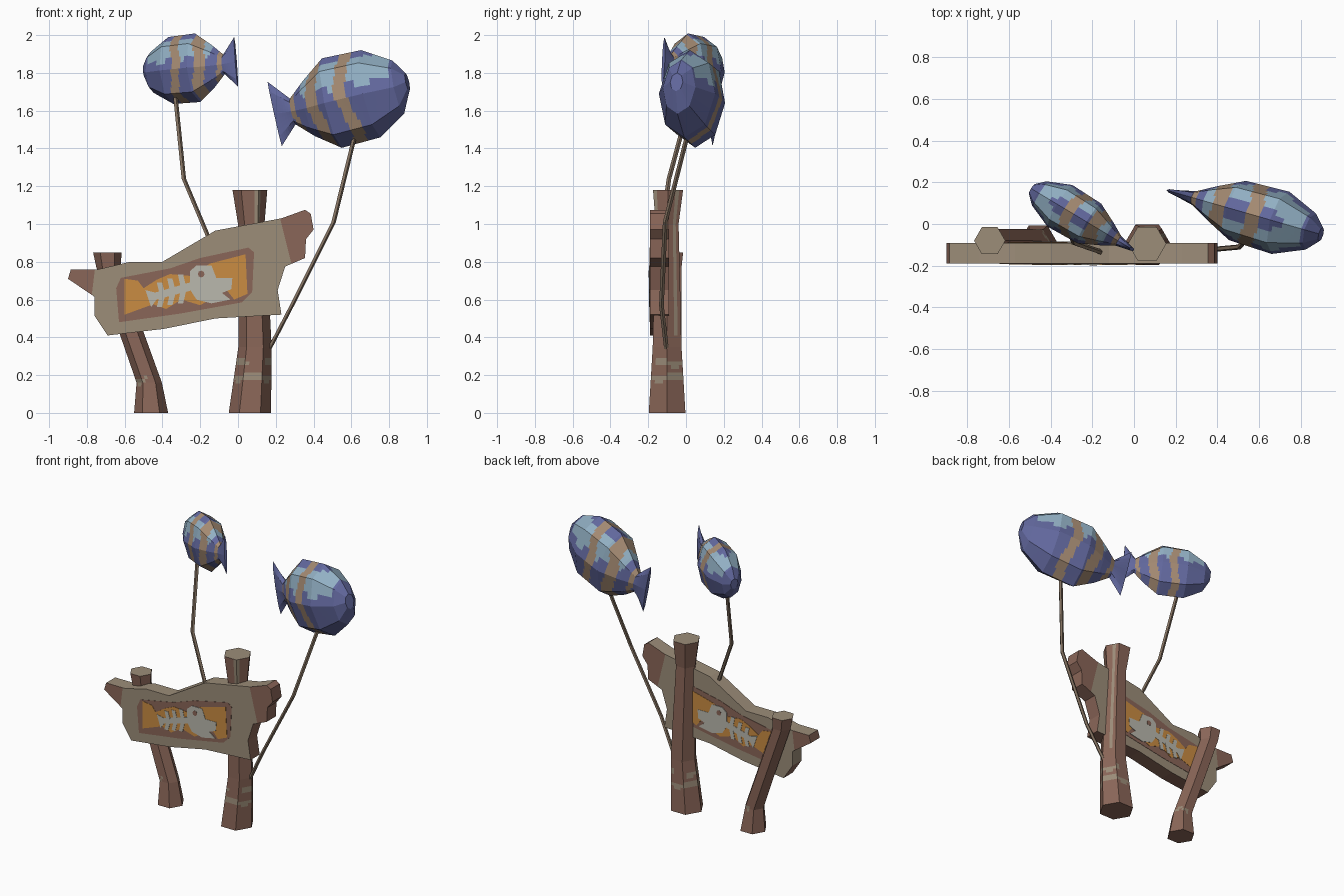
import bpy, bmesh, math
from mathutils import Vector, Matrix

if "Cube" in bpy.data.objects:
    bpy.data.objects.remove(bpy.data.objects["Cube"])


def material(name, r, g, b):
    m = bpy.data.materials.new(name)
    lin = [((c / 255 + 0.055) / 1.055) ** 2.4 for c in (r, g, b)]
    m.diffuse_color = (*lin, 1)
    m.use_nodes = True
    m.node_tree.nodes["Principled BSDF"].inputs["Base Color"].default_value = m.diffuse_color
    return m


BROWN = material("bark brown", 138, 102, 88)
TAUPE = material("cut wood taupe", 156, 141, 121)
ORANGE = material("paint orange", 202, 140, 66)
BONE = material("bone white", 186, 184, 174)
BLUE = material("fish blue", 98, 104, 158)
SKY = material("fish light blue", 146, 176, 196)
STRIPE = material("stripe tan", 164, 138, 114)
POLE = material("pole brown", 130, 112, 95)


def finish(name, bm, mats):
    bmesh.ops.recalc_face_normals(bm, faces=bm.faces[:])
    me = bpy.data.meshes.new(name)
    bm.to_mesh(me)
    bm.free()
    for m in mats:
        me.materials.append(m)
    ob = bpy.data.objects.new(name, me)
    bpy.context.collection.objects.link(ob)
    return ob


def unit_ring(n, k, phase=0.0):
    """n-sided polygon with each straight side split in k"""
    c = [Vector((math.cos(phase + i * math.tau / n), math.sin(phase + i * math.tau / n))) for i in range(n)]
    return [c[i].lerp(c[(i + 1) % n], j / k) for i in range(n) for j in range(k)]


def refine(stations, step):
    """linear in-between stations, spaced about one step apart"""
    out = [stations[0]]
    for a, b in zip(stations, stations[1:]):
        m = max(1, round((Vector(a[:3]) - Vector(b[:3])).length / step))
        out += [tuple(p + (q - p) * i / m for p, q in zip(a, b)) for i in range(1, m + 1)]
    return out


def loft(bm, rings):
    vs = [[bm.verts.new(p) for p in r] for r in rings]
    n = len(vs[0])
    for a, b in zip(vs, vs[1:]):
        for i in range(n):
            j = (i + 1) % n
            bm.faces.new((a[i], a[j], b[j], b[i]))
    return [bm.faces.new(vs[0]), bm.faces.new(vs[-1])]


def prism(bm, outline, y0, y1):
    """front-view outline (x, z) extruded along y"""
    f = bm.faces.new([bm.verts.new((x, y0, z)) for x, z in outline])
    r = bmesh.ops.extrude_face_region(bm, geom=[f])
    for v in r["geom"]:
        if isinstance(v, bmesh.types.BMVert):
            v.co.y = y1


# hexagonal posts with worn bands, a streak and cut tops
def post(name, stations, streak):
    bm = bmesh.new()
    st = refine(stations, 0.02)
    hexa = unit_ring(6, 4)
    caps = loft(bm, [[Vector((x + p.x * r, y + p.y * r, z)) for p in hexa] for x, y, z, r in st])
    caps[1].material_index = 1
    bm.normal_update()
    for f in bm.faces:
        if f in caps:
            continue
        c = f.calc_center_median()
        z = c.z
        cx, cy = next((a[0], a[1]) for a in st if a[2] >= z - 1e-4)
        ang = math.atan2(c.y - cy, c.x - cx)
        w = 0.012 * math.sin(3 * ang)
        if streak:
            band = abs(z - 0.19 - w) < 0.017 or (abs(z - 0.265 + w) < 0.014 and math.sin(ang * 2 + 1) > -0.6)
            line = (z > 0.4 and 0.5 < ang < 0.8) or (z > 1.0 and -1.2 < ang < -0.8)
        else:
            band, line = abs(z - 0.17 - w) < 0.012 and math.sin(ang * 2) > 0, False
        if band or line:
            f.material_index = 1
    finish(name, bm, [BROWN, TAUPE])


post("tall_post", [(.063, -.1, 0, .112), (.09, -.1, .35, .088), (.085, -.1, .55, .083),
                   (.07, -.1, 1.0, .07), (.063, -.095, 1.18, .092)], True)
post("short_post", [(-.46, -.085, 0, .09), (-.47, -.085, .16, .067), (-.555, -.08, .4, .065),
                    (-.685, -.08, .77, .065), (-.692, -.08, .85, .075)], False)

# sign board, cut so that its two ends can be bark brown
FRONT, BACK = -.19, -.09
board = [(-.9, .71), (-.885, .76), (-.74, .76), (-.57, .8), (-.4, .8), (-.12, .965), (.23, 1.03),
         (.355, 1.075), (.385, 1.055), (.4, .97), (.36, .92), (.355, .82), (.25, .775), (.21, .65),
         (.23, .52), (-.12, .5), (-.39, .445), (-.69, .41), (-.76, .515), (-.76, .615)]
bm = bmesh.new()
prism(bm, board, FRONT, BACK)
cuts = [(Vector((-.765, 0, .7)), Vector((-1, 0, .12))), (Vector((.24, 0, .96)), Vector((1, 0, .25)))]
for co, no in cuts:
    bmesh.ops.bisect_plane(bm, geom=bm.verts[:] + bm.edges[:] + bm.faces[:], plane_co=co, plane_no=no)
bmesh.ops.recalc_face_normals(bm, faces=bm.faces[:])
for f in bm.faces:
    c, n = f.calc_center_median(), f.normal
    end = any((c - co).dot(no) > 0 for co, no in cuts) and c.z > .62
    if (end and n.z < .8) or n.x > .5 or n.z < -.5:
        f.material_index = 1
finish("sign_board", bm, [TAUPE, BROWN])

# painted sign: thin plates on both sides
frame = [(-.645, .66), (-.62, .715), (-.36, .765), (-.2, .82), (.055, .875), (.085, .85),
         (.075, .64), (.02, .585), (-.31, .525), (-.63, .48)]
orange = [(-.6, .71), (-.53, .7), (-.5, .66), (-.43, .705), (-.36, .735), (-.25, .725), (-.15, .79),
          (.04, .84), (.05, .63), (-.02, .6), (-.06, .65), (-.2, .57), (-.3, .6), (-.38, .55),
          (-.45, .575), (-.6, .52)]
skull = [(-.255, .75), (-.22, .78), (-.14, .78), (-.115, .715), (-.03, .715), (-.035, .655),
         (-.085, .635), (-.04, .6), (-.14, .58), (-.22, .6), (-.255, .655)]
bones = [skull, [(-.48, .625), (-.24, .695), (-.24, .65), (-.47, .59)], [(-.49, .65), (-.41, .63), (-.46, .56)]]
for x in (-.4, -.345, -.288):  # ribs
    z, h = .625 + (x + .4) * .28, .065 + (x + .4) * .1
    bones.append([(x - .03, z + h), (x - .002, z + h), (x + .016, z), (x - .002, z - h), (x - .03, z - h), (x - .014, z)])
eye = [(-.195 + .018 * math.cos(a * math.tau / 8), .735 + .018 * math.sin(a * math.tau / 8)) for a in range(8)]
for side, y, d in (("front", FRONT, -1), ("back", BACK, 1)):
    for name, loops, t, mat in (("panel", [frame], .002, BROWN), ("paint", [orange], .004, ORANGE),
                                ("bones", bones, .006, BONE), ("eye", [eye], .008, BROWN)):
        bm = bmesh.new()
        for i, lp in enumerate(loops):
            prism(bm, lp, y, y + d * (t + i * .0001))
        finish(f"{side}_{name}", bm, [mat])


# fish floats: octagonal body, flat tail, stripes and light upper sides
# stations along the body: x, 0, z, half width, half height
BODY = [(-.43, 0, .015, .012, .175), (-.33, 0, .005, .035, .07), (-.24, 0, 0, .085, .15),
        (-.11, 0, 0, .148, .243), (.11, 0, 0, .155, .237), (.265, 0, 0, .09, .145), (.32, 0, .015, .035, .05)]


def fish(name, loc, yaw, pitch, scale):
    bm = bmesh.new()
    ring = unit_ring(8, 4)
    loft(bm, [[Vector((x, p.x * w, z + p.y * h)) for p in ring] for x, y, z, w, h in refine(BODY, 0.014)])
    for f in bm.faces:
        c = f.calc_center_median()
        s = c.x + .018 * math.sin(c.z * 16 + 1)
        if any(abs(s - m) < w for m, w in ((.0, .034), (-.175, .034), (-.3, .016))):
            f.material_index = 2
        elif .06 + .02 * math.sin(c.x * 40) < c.z < .2 and -.26 < c.x < .25:
            f.material_index = 1
    ob = finish(name, bm, [BLUE, SKY, STRIPE])
    ob.matrix_world = (Matrix.Translation(loc) @ Matrix.Rotation(math.radians(yaw), 4, 'Z')
                       @ Matrix.Rotation(math.radians(-pitch), 4, 'Y') @ Matrix.Scale(scale, 4))


fish("large_fish", (.6, .035, 1.665), -16, 13, 1.0)
fish("small_fish", (-.285, .045, 1.82), 149, -5, .75)


# bent thin poles
def pole(name, pts, r):
    bm = bmesh.new()
    loft(bm, [[Vector((x + p.x * r, y + p.y * r, z)) for p in unit_ring(5, 1)] for x, y, z in pts])
    finish(name, bm, [POLE])


pole("large_fish_pole", [(.15, -.1, .31), (.285, -.13, .57), (.505, -.11, 1.01), (.625, .015, 1.5)], .013)
pole("small_fish_pole", [(-.145, -.14, .9), (-.288, -.09, 1.24), (-.335, .035, 1.7)], .013)
